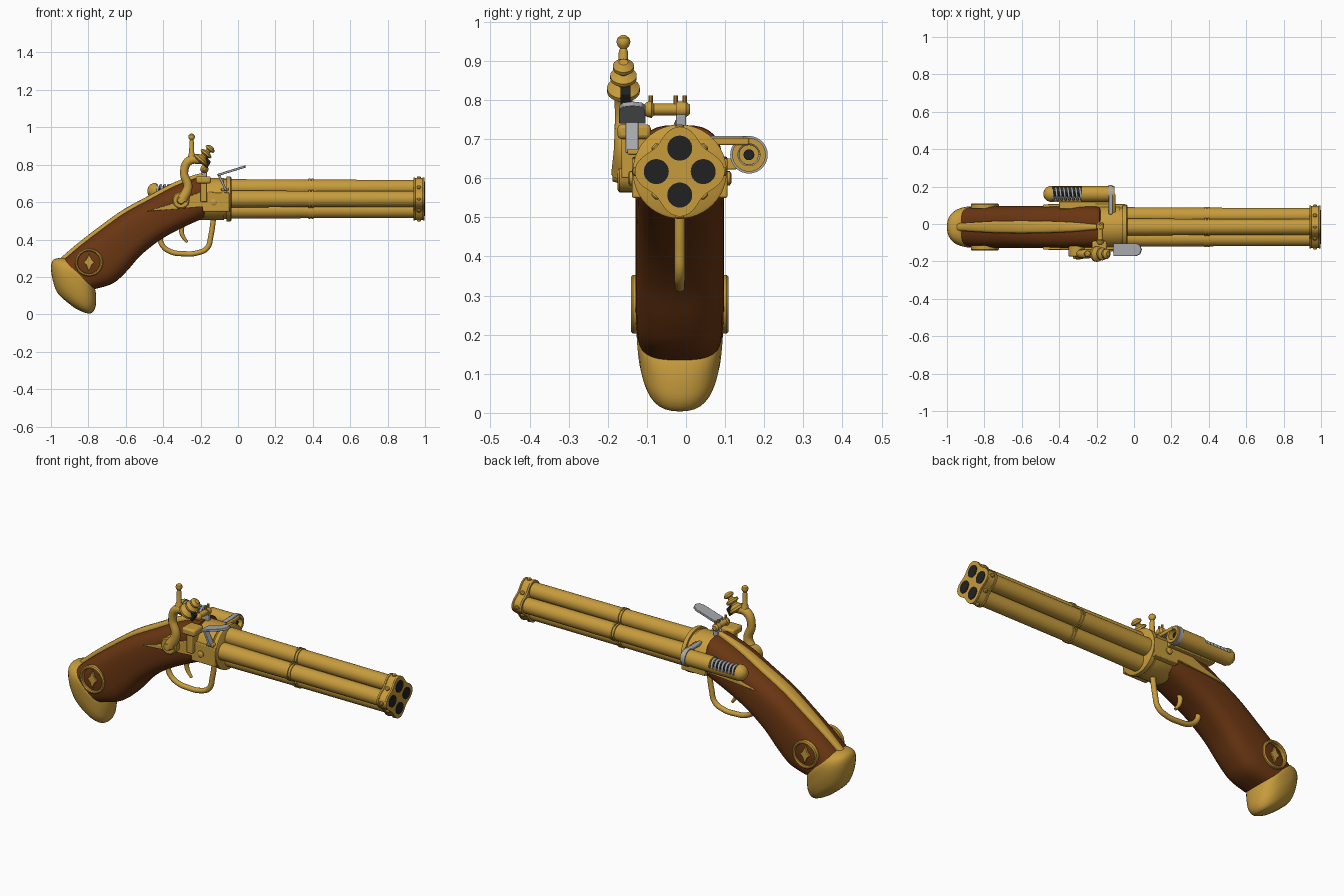
import bpy, bmesh, math
from mathutils import Vector

cube = bpy.data.objects.get("Cube")
if cube:
    bpy.data.objects.remove(cube)


def material(name, rgb):
    m = bpy.data.materials.new(name)
    m.use_nodes = True
    m.diffuse_color = (*rgb, 1)
    m.node_tree.nodes["Principled BSDF"].inputs["Base Color"].default_value = (*rgb, 1)
    return m


GOLD = material("gold brass", (0.57, 0.33, 0.045))
WOOD = material("brown wood", (0.145, 0.037, 0.006))
STEEL = material("grey steel", (0.38, 0.39, 0.41))
DARK = material("black iron", (0.015, 0.015, 0.016))
YC, ZC = -0.016, 0.617          # barrel axis


def finish(name, bm, mat, bevel=0):
    bmesh.ops.recalc_face_normals(bm, faces=bm.faces)
    me = bpy.data.meshes.new(name)
    bm.to_mesh(me)
    bm.free()
    me.materials.append(mat)
    ob = bpy.data.objects.new(name, me)
    bpy.context.collection.objects.link(ob)
    if bevel:
        mod = ob.modifiers.new("bevel", 'BEVEL')
        mod.width, mod.segments = bevel, 2
    bpy.ops.object.select_all(action='DESELECT')
    ob.select_set(True)
    bpy.context.view_layer.objects.active = ob
    bpy.ops.object.shade_smooth_by_angle(angle=math.radians(35))
    return ob


def skin(bm, rings, closed=True, loop=False):
    """Bridge rings of vertices; cap the ends unless looped."""
    vs = [[bm.verts.new(p) for p in r] for r in rings]
    n = len(vs[0])
    pairs = list(zip(vs, vs[1:])) + ([(vs[-1], vs[0])] if loop else [])
    for a, b in pairs:
        for i in range(n if closed else n - 1):
            j = (i + 1) % n
            bm.faces.new((a[i], a[j], b[j], b[i]))
    if not loop:
        bm.faces.new(vs[0])
        bm.faces.new(vs[-1])


def lathe(name, prof, origin, axis, mat, segs=32, loop=False, arc=(0, 360), shape=None):
    """Turn (distance, radius) pairs about an axis; shape varies radius by angle."""
    rot = Vector(axis).to_track_quat('Z', 'Y')
    full = arc[1] - arc[0] == 360
    count = segs if full else segs + 1
    rings = []
    for d, r in prof:
        ring = []
        for i in range(count):
            a = math.radians(arc[0] + (arc[1] - arc[0]) * i / segs)
            k = max(r, 0.0005) * (shape(a) if shape else 1)
            ring.append(Vector(origin) + rot @ Vector((k * math.cos(a), k * math.sin(a), d)))
        rings.append(ring)
    bm = bmesh.new()
    skin(bm, rings, full, loop)
    return finish(name, bm, mat)


def loft(name, stations, mat, power=3.0, steps=5, segs=32):
    """Smooth loft of rounded sections: (top x, top z, bottom x, bottom z, half width)."""
    def spline(i, t):
        q = [stations[min(max(i + k, 0), len(stations) - 1)] for k in (-1, 0, 1, 2)]
        return [0.5 * (2 * b + (c - a) * t + (2 * a - 5 * b + 4 * c - d) * t * t
                       + (3 * b - a - 3 * c + d) * t ** 3) for a, b, c, d in zip(*q)]
    rows = [spline(i, s / steps) for i in range(len(stations) - 1) for s in range(steps)]
    rows.append(stations[-1])
    curve = lambda v: math.copysign(abs(v) ** (2 / power), v)
    rings = []
    for tx, tz, bx, bz, w in rows:
        ring = []
        for i in range(segs):
            a = math.tau * i / segs
            c, s = curve(math.cos(a)) / 2, curve(math.sin(a))
            ring.append((tx * (0.5 + c) + bx * (0.5 - c), YC + w * s,
                         tz * (0.5 + c) + bz * (0.5 - c)))
        rings.append(ring)
    bm = bmesh.new()
    skin(bm, rings)
    return finish(name, bm, mat)


def prism(name, pts, y0, y1, mat, bevel=0.004):
    bm = bmesh.new()
    skin(bm, [[(x, y, z) for x, z in pts] for y in (y0, y1)])
    return finish(name, bm, mat, bevel)


def box(name, x0, x1, y0, y1, z0, z1, mat, bevel=0.004):
    return prism(name, [(x0, z0), (x1, z0), (x1, z1), (x0, z1)], y0, y1, mat, bevel)


def tube(name, pts, radius, mat, radii=None):
    cu = bpy.data.curves.new(name, 'CURVE')
    cu.dimensions = '3D'
    cu.bevel_depth, cu.bevel_resolution, cu.resolution_u = radius, 4, 8
    cu.use_fill_caps = True
    sp = cu.splines.new('BEZIER')
    sp.bezier_points.add(len(pts) - 1)
    for i, (p, co) in enumerate(zip(sp.bezier_points, pts)):
        p.co = co
        p.handle_left_type = p.handle_right_type = 'AUTO'
        p.radius = radii[i] if radii else 1
    cu.materials.append(mat)
    ob = bpy.data.objects.new(name, cu)
    bpy.context.collection.objects.link(ob)


# Four barrels with paired bands and dark bores
X = (1, 0, 0)
lathe("barrel_core", [(-0.05, 0.04), (0.97, 0.04)], (0, YC, ZC), X, GOLD)
for i in range(4):
    a = i * math.pi / 2
    c = (0, YC + 0.06 * math.cos(a), ZC + 0.06 * math.sin(a))
    prof = [(-0.06, 0.046), (0.37, 0.043)]
    for b in (0.378, 0.394):
        prof += [(b, 0.043), (b, 0.048), (b + 0.009, 0.048), (b + 0.009, 0.043)]
    lathe(f"barrel_{i + 1}", prof + [(0.96, 0.042)], c, X, GOLD)
    lathe(f"bore_{i + 1}", [(0.99, 0.032), (1.0, 0.032)], c, X, DARK)

# Lobed muzzle block with screws
lathe("muzzle_block", [(0.937, 1), (0.946, 1), (0.949, 0.97), (0.986, 0.97), (0.989, 1), (0.997, 1)],
      (0, YC, ZC), X, GOLD, 64, shape=lambda a: 0.101 + 0.014 * math.cos(4 * a))
for i in range(8):
    a = i * math.pi / 4
    d = Vector((0, math.cos(a), math.sin(a)))
    lathe(f"muzzle_screw_{i + 1}", [(0, 0.011), (0.008, 0.011), (0.012, 0.006)],
          Vector((0.967, YC, ZC)) + d * (0.083 if i % 2 else 0.109), d, GOLD, 12)

# Receiver drum and side plates
lathe("receiver", [(-0.21, 0.108), (-0.2, 0.113), (-0.075, 0.113), (-0.075, 0.108), (-0.062, 0.108),
                   (-0.062, 0.12), (-0.04, 0.12), (-0.036, 0.114)], (0, YC, ZC), X, GOLD, 48)
plate = [(-0.49, 0.55), (-0.19, 0.575), (-0.19, 0.55), (-0.045, 0.55), (-0.045, 0.65),
         (-0.2, 0.655), (-0.28, 0.625), (-0.36, 0.59)]
for side, s in (("right", -1), ("left", 1)):
    prism(f"{side}_side_plate", plate, YC + s * 0.08, YC + s * 0.122, GOLD)
    lathe(f"{side}_plate_screw", [(0, 0.018), (0.012, 0.018), (0.016, 0.012)],
          (-0.13, YC + s * 0.116, 0.6), (0, s, 0), GOLD, 16)

# Wooden grip, brass spine and butt cap
grip = [(-0.18, 0.725, -0.18, 0.512, 0.1), (-0.2, 0.735, -0.205, 0.505, 0.11),
        (-0.33, 0.69, -0.32, 0.452, 0.113), (-0.47, 0.617, -0.42, 0.395, 0.113),
        (-0.61, 0.54, -0.52, 0.315, 0.113), (-0.74, 0.447, -0.6, 0.225, 0.113),
        (-0.85, 0.362, -0.67, 0.165, 0.113), (-0.94, 0.285, -0.765, 0.135, 0.108)]
loft("wooden_grip", grip, WOOD)
widths = [0.01, 0.014, 0.026, 0.032, 0.034, 0.032, 0.026, 0.02]
loft("brass_spine", [(g[0] - 0.008, g[1] + 0.017, g[0] + 0.012, g[1] - 0.02, w)
                     for g, w in zip(grip, widths)], GOLD, segs=16)
loft("butt_cap", [(-0.925, 0.3, -0.77, 0.15, 0.1), (-0.95, 0.302, -0.762, 0.125, 0.11),
                  (-0.988, 0.29, -0.758, 0.08, 0.109), (-1.0, 0.25, -0.765, 0.03, 0.102),
                  (-0.99, 0.18, -0.79, 0.004, 0.085), (-0.965, 0.115, -0.835, 0.015, 0.055),
                  (-0.92, 0.07, -0.875, 0.035, 0.015)], GOLD, 2.4)

# Round medallions on both sides of the grip
for side, s in (("right", -1), ("left", 1)):
    o = (-0.797, YC + s * 0.1, 0.278)
    lathe(f"{side}_medallion_ring", [(0, 0.06), (0.02, 0.06), (0.025, 0.064), (0.025, 0.07),
                                     (0.02, 0.075), (0, 0.075)], o, (0, s, 0), GOLD, 40, loop=True)
    star = [(o[0] + r * math.sin(k * math.pi / 4), o[2] + r * math.cos(k * math.pi / 4))
            for k, r in enumerate([0.046, 0.02, 0.03, 0.02] * 2)]
    prism(f"{side}_medallion_star", star, o[1], YC + s * 0.12, GOLD, 0.002)

# Trigger and guard
guard = [(-0.42, 0.42), (-0.405, 0.37), (-0.36, 0.335), (-0.29, 0.324), (-0.22, 0.328),
         (-0.165, 0.355), (-0.145, 0.42), (-0.13, 0.52)]
tube("trigger_guard", [(x, YC, z) for x, z in guard], 0.014, GOLD)
tube("trigger", [(x, YC, z) for x, z in ((-0.3, 0.48), (-0.3, 0.43), (-0.272, 0.385))],
     0.012, GOLD, (1.2, 1, 0.6))

# Hammer: pivot, curved neck, spur and jaw
HY = -0.16
lathe("hammer_pivot", [(0, 0.046), (0.055, 0.046), (0.06, 0.04), (0.06, 0.022), (0.073, 0.018)],
      (-0.305, -0.115, 0.61), (0, -1, 0), GOLD)
neck = [(-0.3, 0.61), (-0.268, 0.68), (-0.288, 0.76), (-0.262, 0.82), (-0.19, 0.825)]
tube("hammer_neck", [(x, HY, z) for x, z in neck], 0.024, GOLD, (1.3, 1, 0.9, 1, 0.9))
lathe("hammer_spur", [(0, 0.022), (0.04, 0.017), (0.05, 0.013), (0.105, 0.012), (0.115, 0.009),
                      (0.122, 0.015), (0.132, 0.018), (0.142, 0.015), (0.149, 0.005)],
      (-0.248, HY, 0.817), (0, 0, 1), GOLD, 20)
lathe("hammer_jaw", [(-0.012, 0.03), (-0.004, 0.042), (0.008, 0.042), (0.024, 0.018), (0.032, 0.018),
                     (0.04, 0.034), (0.05, 0.034), (0.06, 0.014), (0.067, 0.014), (0.073, 0.027),
                     (0.083, 0.027), (0.095, 0.012)], (-0.2, HY, 0.825), (0.65, 0, 0.76), GOLD, 24)
prism("flint", [(-0.195, 0.805), (-0.165, 0.78), (-0.145, 0.815), (-0.17, 0.845)],
      -0.168, -0.142, DARK, 0.002)

# Priming pan, cross pin and striking plate
box("priming_pan", -0.225, -0.145, -0.175, -0.09, 0.7, 0.738, GOLD, 0.01)
box("pan_support", -0.2, -0.165, -0.165, -0.1, 0.6, 0.71, GOLD)
lathe("cross_pin", [(-0.012, 0.008), (0, 0.019), (0.012, 0.022), (0.018, 0.015), (0.075, 0.015),
                    (0.075, 0.02), (0.1, 0.02), (0.11, 0.012)], (-0.18, -0.1, 0.776), (0, 1, 0), GOLD, 20)
for i, y in enumerate((-0.09, -0.026, -0.003)):
    lathe(f"pin_stud_{i + 1}", [(0, 0.006), (0.04, 0.006)], (-0.18, y, 0.772), (0, 0, 1), GOLD, 10)
box("pin_post", -0.195, -0.165, -0.025, 0.0, 0.7, 0.77, STEEL)
outline = [(0, -0.034), (0.125, -0.034), (0.147, -0.024), (0.156, 0), (0.147, 0.024),
           (0.125, 0.034), (0, 0.034)]
striker = prism("striking_plate", outline, -0.006, 0.006, STEEL, 0.002)
striker.rotation_euler = (-math.pi / 2, -0.3, 0)
striker.location = (-0.108, -0.137, 0.745)
prism("striker_leg", [(-0.112, 0.75), (-0.072, 0.665), (-0.058, 0.665), (-0.098, 0.75)],
      -0.155, -0.122, STEEL, 0.002)
box("striker_foot", -0.09, -0.05, -0.15, -0.1, 0.66, 0.675, GOLD)

# Spring housing on the left side
T = (0, 0.161, 0.66)
wall = [(0.043, 0.028)]
lathe("spring_tube", [(-0.28, 0.028), (-0.28, 0.043), (-0.105, 0.043), (-0.105, 0.028)],
      T, X, GOLD, loop=True)
lathe("spring_cradle", [(-0.45, 0.036), (-0.45, 0.043), (-0.28, 0.043), (-0.28, 0.036)],
      T, X, GOLD, 16, loop=True, arc=(180, 360))
lathe("spring_end_cap", [(-0.485, 0.005), (-0.48, 0.021), (-0.468, 0.035), (-0.45, 0.043), (-0.435, 0.043)],
      T, X, GOLD)
lathe("spring_rod", [(-0.45, 0.014), (-0.12, 0.014)], T, X, DARK, 16)
tube("coil_spring", [(-0.44 + 0.17 * k / 64, T[1] + 0.031 * math.cos(k * math.pi / 4),
                      T[2] + 0.031 * math.sin(k * math.pi / 4)) for k in range(65)], 0.0065, STEEL)
lathe("housing_clamp", [(-0.137, 0.04), (-0.137, 0.048), (-0.114, 0.048), (-0.114, 0.04)],
      T, X, STEEL, loop=True)
box("clamp_arm", -0.137, -0.114, 0.05, 0.161, 0.69, 0.708, STEEL)
box("housing_upper_arm", -0.114, -0.1, 0.06, 0.161, 0.685, 0.703, GOLD)
box("housing_mount", -0.4, -0.12, 0.08, 0.13, 0.622, 0.65, GOLD)
